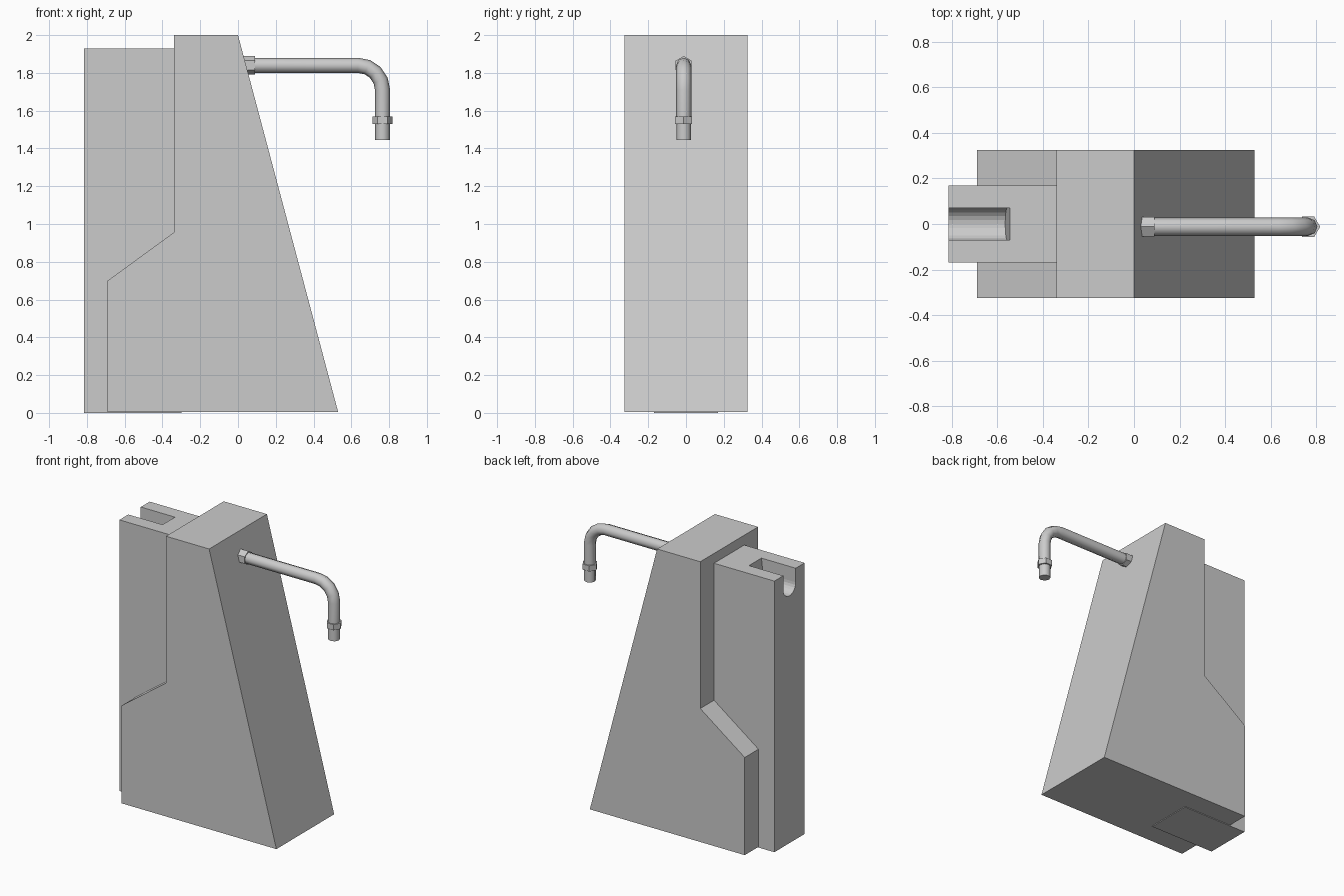
import bpy, bmesh, math
from mathutils import Vector

cube = bpy.data.objects.get("Cube")
if cube:
    bpy.data.objects.remove(cube, do_unlink=True)

grey = bpy.data.materials.new("plain_grey")
grey.use_nodes = True
colour = (0.6, 0.6, 0.6, 1)
grey.diffuse_color = colour
grey.node_tree.nodes["Principled BSDF"].inputs["Base Color"].default_value = colour


def finish(name, bm, smooth=False):
    bmesh.ops.recalc_face_normals(bm, faces=bm.faces)
    mesh = bpy.data.meshes.new(name)
    bm.to_mesh(mesh)
    bm.free()
    mesh.materials.append(grey)
    obj = bpy.data.objects.new(name, mesh)
    bpy.context.collection.objects.link(obj)
    if smooth:
        bpy.ops.object.select_all(action='DESELECT')
        obj.select_set(True)
        bpy.context.view_layer.objects.active = obj
        bpy.ops.object.shade_smooth_by_angle(angle=math.radians(50))
    return obj


def loft(name, rings, smooth=False):
    """Skin a row of equal rings and cap both ends."""
    bm = bmesh.new()
    rows = [[bm.verts.new(p) for p in ring] for ring in rings]
    n = len(rows[0])
    for a, b in zip(rows, rows[1:]):
        for i in range(n):
            j = (i + 1) % n
            bm.faces.new((a[i], a[j], b[j], b[i]))
    bm.faces.new(rows[0])
    bm.faces.new(rows[-1])
    return finish(name, bm, smooth)


def prism(name, profile, half_width):
    return loft(name, [[(x, y, z) for x, z in profile]
                       for y in (-half_width, half_width)])


def tube(name, path, radius, sides, smooth=True):
    """Round bar along a path lying in the xz plane."""
    pts = [Vector((x, PIPE_Y, z)) for x, z in path]
    side = Vector((0, 1, 0))
    rings = []
    for i, p in enumerate(pts):
        along = (pts[min(i + 1, len(pts) - 1)] - pts[max(i - 1, 0)]).normalized()
        up = side.cross(along)
        rings.append([p + radius * (math.sin(t) * side + math.cos(t) * up)
                      for t in (math.tau * k / sides for k in range(sides))])
    return loft(name, rings, smooth)


PIPE_Y = -0.012

# Main housing with sloping face and stepped back
prism("housing", [(-0.69, 0.005), (0.53, 0.005), (0, 2), (-0.34, 2),
                  (-0.34, 0.955), (-0.69, 0.70)], 0.325)

# Narrow column behind the housing
column = prism("rear_column", [(-0.815, 0), (-0.3, 0), (-0.3, 1.93), (-0.815, 1.93)], 0.17)

# Round-bottomed slot cut into the top of the column
outline = [(0.07, 2.0)]
outline += [(0.07 * math.cos(a), 1.83 - 0.07 * math.sin(a))
            for a in (math.pi * k / 12 for k in range(13))]
outline += [(-0.07, 2.0)]
cutter = loft("slot_cutter", [[(-0.9, y, z) for y, z in outline],
                              [(-0.545 - 0.12 * (1.93 - z), y, z) for y, z in outline]])
cutter.hide_render = True
cut = column.modifiers.new("slot", 'BOOLEAN')
cut.operation = 'DIFFERENCE'
cut.solver = 'EXACT'
cut.object = cutter
bpy.context.view_layer.objects.active = column
column.select_set(True)
bpy.ops.object.modifier_apply(modifier=cut.name)
bpy.data.objects.remove(cutter, do_unlink=True)

# Bent spout
bend = [(0.635 + 0.13 * math.sin(a), 1.71 + 0.13 * math.cos(a))
        for a in (math.pi / 2 * k / 4 for k in range(5))]
tube("spout_pipe", [(0.0, 1.84)] + bend + [(0.765, 1.53)], 0.04, 8)

# Fittings at the wall and at the outlet
tube("wall_fitting", [(0.0, 1.84), (0.09, 1.84)], 0.049, 6, False)
tube("outlet_collar", [(0.765, 1.57), (0.765, 1.53)], 0.052, 6, False)
tube("outlet_tip", [(0.765, 1.54), (0.765, 1.445)], 0.039, 8)
